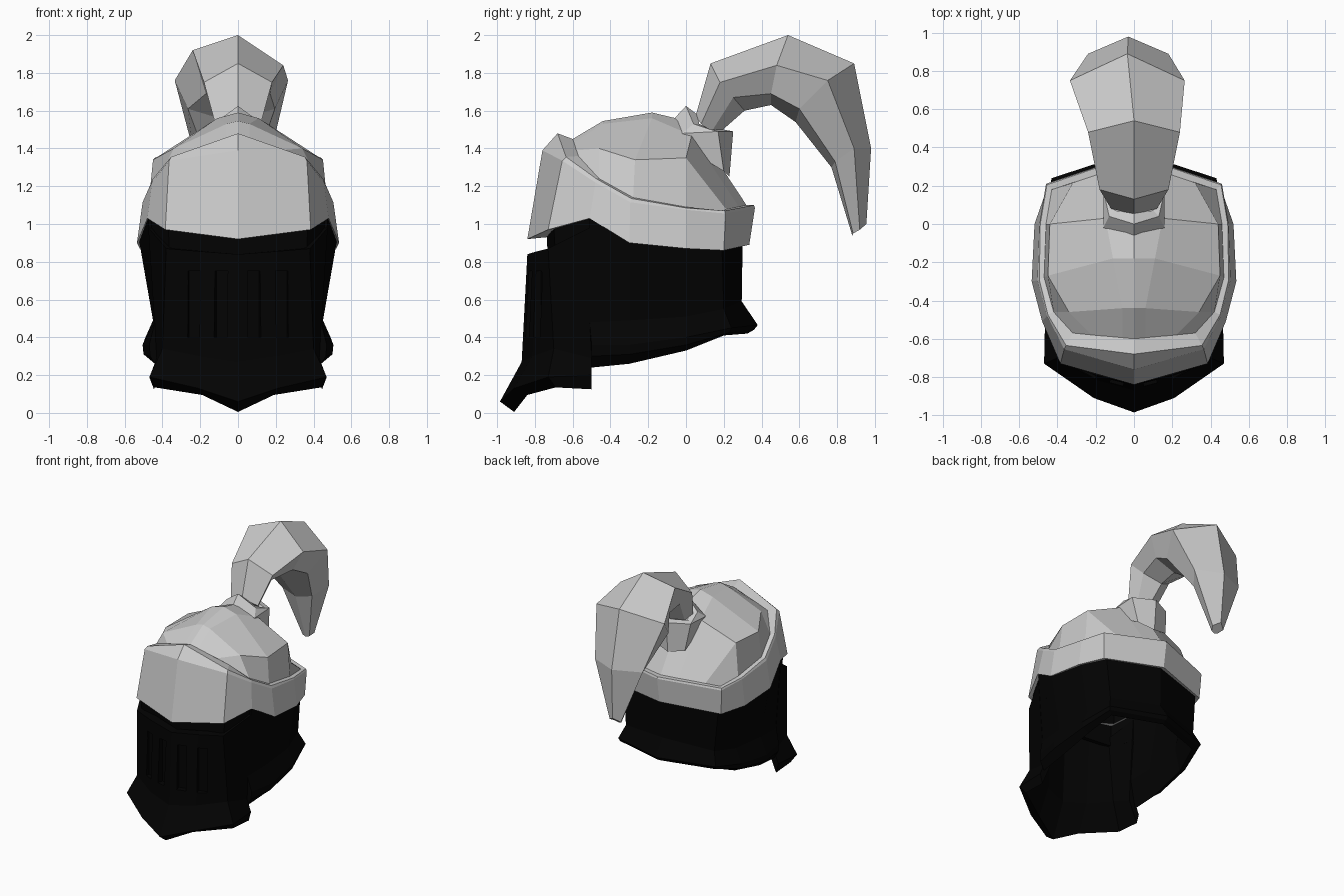
import bpy, bmesh, math
from mathutils import Matrix

black = bpy.data.materials.new("black_steel")
black.diffuse_color = (0.0008, 0.0008, 0.0008, 1)
grey = bpy.data.materials.new("grey_steel")
grey.diffuse_color = (0.8, 0.8, 0.8, 1)


def loft(name, rows, mats=(), mirror=True, closed=False, caps=False, thick=0,
         dark_rows=(), end=None):
    """Skin rows of points; optionally mirror the half across x and thicken inward."""
    bm = bmesh.new()
    grid = [[bm.verts.new(p) for p in row] for row in rows]
    if end is not None:  # rows form a hollow wall: close the loop and one open end
        ring = [row[end] for row in grid]
        bm.faces.new(ring if end else ring[::-1])
        grid.append(grid[0])
    for r, (a, b) in enumerate(zip(grid, grid[1:])):
        n = len(a)
        for c in range(n if closed else n - 1):
            d = (c + 1) % n
            f = bm.faces.new((a[c], b[c], b[d], a[d]))
            f.material_index = 1 if r in dark_rows else 0
    if caps:
        bm.faces.new(grid[0])
        bm.faces.new(grid[-1][::-1])
        bmesh.ops.recalc_face_normals(bm, faces=bm.faces)
    bmesh.ops.remove_doubles(bm, verts=bm.verts, dist=0.0005)
    me = bpy.data.meshes.new(name)
    bm.to_mesh(me)
    bm.free()
    for m in mats:
        me.materials.append(m)
    ob = bpy.data.objects.new(name, me)
    bpy.context.collection.objects.link(ob)
    if mirror:
        ob.modifiers.new("mirror", 'MIRROR').merge_threshold = 0.001
    if thick:
        s = ob.modifiers.new("thickness", 'SOLIDIFY')
        s.thickness = thick
        s.material_offset = len(mats) - 1
    return ob


# Face plate with flared, pointed chin: outer wall, rim, inner wall
face = loft("face_plate", [
    [(0, -.84, .84), (.2, -.79, .855), (.38, -.73, .87), (.475, -.51, .98)],
    [(0, -.87, .27), (.2, -.815, .3), (.40, -.70, .34), (.43, -.5, .29)],
    [(0, -.985, .06), (.21, -.91, .13), (.47, -.73, .19), (.465, -.5, .20)],
    [(0, -.91, .005), (.19, -.84, .095), (.44, -.69, .135), (.445, -.5, .125)],
    [(0, -.80, .27), (.18, -.75, .3), (.35, -.65, .34), (.375, -.5, .29)],
    [(0, -.77, .84), (.18, -.72, .855), (.33, -.68, .87), (.42, -.51, .98)],
], [black], end=-1)

# Four breathing slots recessed into the face plate
bm = bmesh.new()
for x in (-.235, -.09, .085, .235):
    yaw = math.copysign(math.atan(.26), x)
    y = -.853 + .26 * abs(x)
    bmesh.ops.create_cube(bm, size=1, matrix=Matrix.Translation((x, y, .575))
                          @ Matrix.Rotation(yaw, 4, 'Z') @ Matrix.Diagonal((.07, .07, .35, 1)))
me = bpy.data.meshes.new("slot_cutter")
bm.to_mesh(me)
bm.free()
cutter = bpy.data.objects.new("slot_cutter", me)
bpy.context.collection.objects.link(cutter)
cutter.hide_render = True
cutter.display_type = 'WIRE'
cut = face.modifiers.new("slots", 'BOOLEAN')
cut.operation = 'DIFFERENCE'
cut.object = cutter

# Dark backing behind the eye slit, reaching up under the brow
loft("eye_slit_backing", [
    [(0, -.74, .98), (.37, -.70, 1.0), (.46, -.51, 1.06), (.5, -.33, .96)],
    [(0, -.73, .80), (.36, -.69, .80), (.45, -.51, .80), (.485, -.33, .80)],
], [black], thick=.03)

# Neck guard wrapping sides and back, flared at the rim
loft("neck_guard", [
    [(.475, -.51, 1.03), (.525, -.3, .92), (.50, 0, .90), (.42, .19, .89), (0, .30, .91)],
    [(.44, -.51, .48), (.45, -.3, .49), (.44, 0, .51), (.39, .2, .55), (0, .295, .59)],
    [(.47, -.5, .36), (.505, -.3, .36), (.49, 0, .40), (.43, .24, .45), (0, .38, .465)],
    [(.465, -.5, .30), (.50, -.3, .31), (.48, 0, .36), (.42, .23, .425), (0, .36, .44)],
    [(.43, -.5, .24), (.44, -.3, .26), (.43, 0, .33), (.38, .2, .41), (0, .325, .42)],
    [(.39, -.5, .46), (.40, -.3, .47), (.39, 0, .50), (.34, .15, .54), (0, .24, .58)],
    [(.43, -.5, 1.0), (.47, -.3, .92), (.45, 0, .90), (.37, .14, .89), (0, .245, .91)],
], [black], end=0)

# Brow band running all the way round the helmet
inner = [(0, -.60, 1.45), (.32, -.57, 1.36), (.42, -.46, 1.24), (.47, -.28, 1.14),
         (.46, 0, 1.09), (.43, .18, 1.07), (0, .32, 1.10)]
crest = [(0, -.68, 1.48), (.355, -.635, 1.355), (.45, -.475, 1.24), (.495, -.29, 1.135),
         (.49, 0, 1.085), (.455, .205, 1.07), (0, .36, 1.10)]
outer = [(0, -.76, 1.39), (.365, -.655, 1.335), (.455, -.48, 1.22), (.505, -.295, 1.115),
         (.495, 0, 1.075), (.46, .21, 1.055), (0, .365, 1.085)]
lower = [(0, -.84, .92), (.385, -.73, .97), (.48, -.51, 1.03), (.535, -.3, .90),
         (.52, 0, .87), (.45, .2, .86), (0, .335, .89)]
lip = [(x * .9, y * .88, z + .01) for x, y, z in lower]
loft("brow_band", [inner, crest, outer, lower, lip, inner], [grey, black], dark_rows=(4,))

# Faceted skull dome, lofted front to back
loft("skull_dome", [
    [(.32, -.57, 1.36), (.22, -.58, 1.39), (.06, -.595, 1.43), (0, -.6, 1.45)],
    [(.42, -.46, 1.24), (.34, -.46, 1.40), (.06, -.44, 1.53), (0, -.44, 1.545)],
    [(.47, -.28, 1.14), (.45, -.27, 1.34), (.11, -.18, 1.56), (0, -.18, 1.59)],
    [(.46, 0, 1.09), (.44, 0, 1.35), (.15, .03, 1.47), (0, .03, 1.54)],
    [(.43, .18, 1.07), (.32, .215, 1.075), (.13, .28, 1.09), (0, .32, 1.10)],
], [grey, black], thick=.03)

# Plume socket
loft("plume_socket", [
    [(0, .06, 1.58), (.10, .07, 1.53), (.10, .14, 1.49), (0, .16, 1.49)],
    [(0, 0, 1.625), (.13, .04, 1.53), (.15, .13, 1.50), (0, .20, 1.50)],
    [(0, -.07, 1.55), (.16, -.02, 1.48), (.16, .17, 1.49), (0, .25, 1.49)],
    [(0, -.03, 1.44), (.14, 0, 1.40), (.13, .2, 1.28), (0, .23, 1.25)],
])

# Curling plume stations: (y, z) of ridge, side, inner edge, inner keel;
# then half width, inner half width, x shift, extra lift of the left side
stations = [
    ((.05, 1.57), (.08, 1.53), (.13, 1.48), (.15, 1.46), .12, .08, 0, 0),
    ((.13, 1.85), (.18, 1.75), (.25, 1.67), (.31, 1.60), .18, .12, 0, 0),
    ((.54, 2.00), (.48, 1.84), (.45, 1.69), (.45, 1.63), .24, .17, 0, .08),
    ((.89, 1.85), (.75, 1.76), (.60, 1.61), (.58, 1.54), .30, .23, -.035, 0),
    ((.98, 1.40), (.89, 1.40), (.79, 1.33), (.77, 1.30), .21, .13, -.03, 0),
    ((.955, 1.0), (.92, .97), (.885, .95), (.88, .94), .05, .03, -.02, 0),
]
loft("plume", [[(s, *a), (s + w, *b), (s + v, *c), (s, *d), (s - v, *c), (s - w, b[0], b[1] + up)]
               for a, b, c, d, w, v, s, up in stations],
     mirror=False, closed=True, caps=True)
